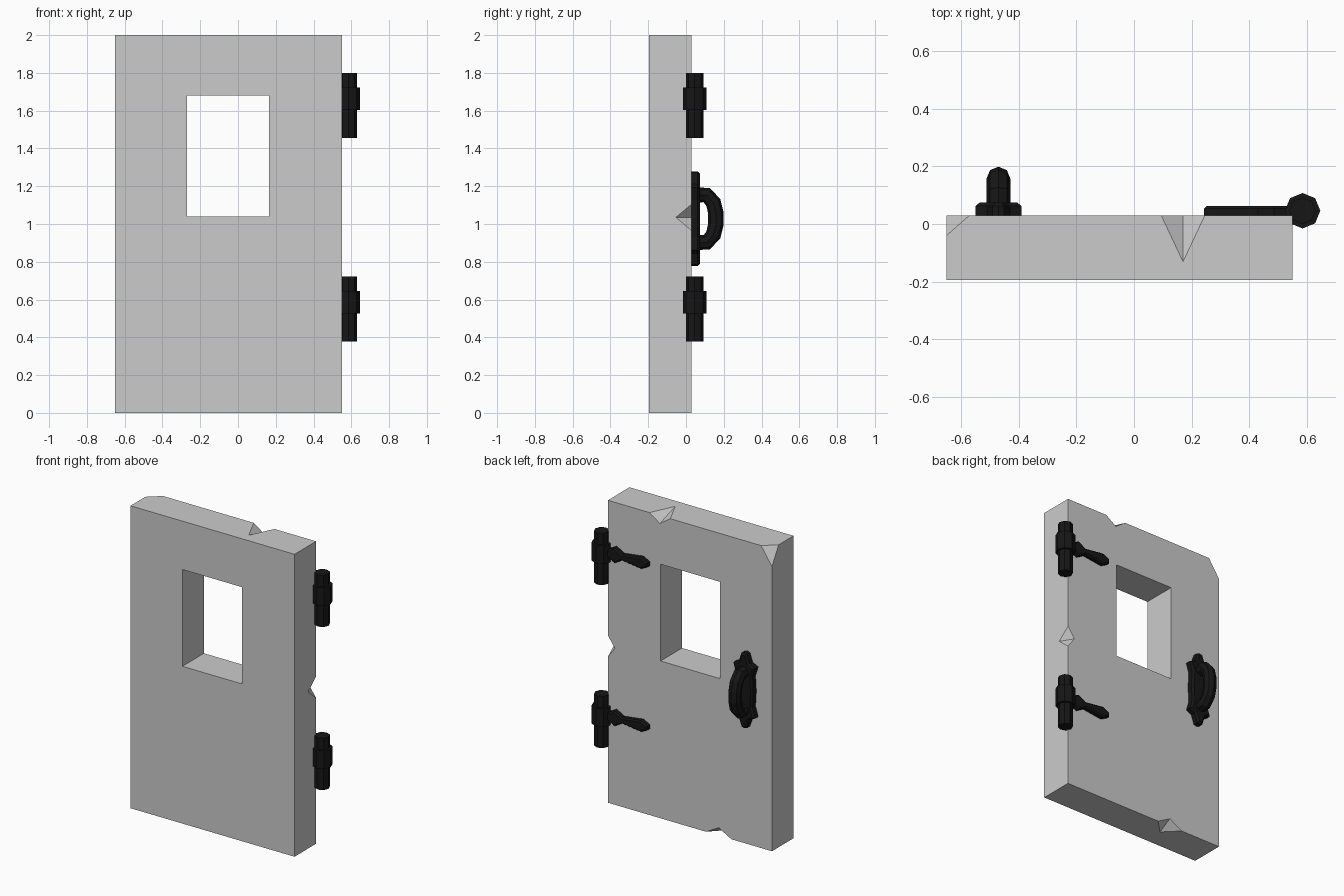
import bpy, bmesh
from mathutils import Matrix, Vector

if "Cube" in bpy.data.objects:
    bpy.data.objects.remove(bpy.data.objects["Cube"])

black = bpy.data.materials.new("black_iron")
black.diffuse_color = (0.008, 0.008, 0.008, 1)
black.use_nodes = True
black.node_tree.nodes["Principled BSDF"].inputs["Base Color"].default_value = black.diffuse_color


def add_object(name, bm, mat=None):
    bmesh.ops.recalc_face_normals(bm, faces=bm.faces)
    me = bpy.data.meshes.new(name)
    bm.to_mesh(me)
    bm.free()
    ob = bpy.data.objects.new(name, me)
    bpy.context.collection.objects.link(ob)
    if mat:
        me.materials.append(mat)
    return ob


def activate(ob):
    bpy.ops.object.select_all(action='DESELECT')
    ob.select_set(True)
    bpy.context.view_layer.objects.active = ob


def box(name, lo, hi):
    lo, hi = Vector(lo), Vector(hi)
    bm = bmesh.new()
    bmesh.ops.create_cube(bm, size=1, matrix=Matrix.Translation((lo + hi) / 2)
                          @ Matrix.Diagonal((*(hi - lo), 1)))
    return add_object(name, bm)


def octahedron(name, centre, radii):
    bm = bmesh.new()
    bmesh.ops.create_uvsphere(bm, u_segments=4, v_segments=2, radius=1,
                              matrix=Matrix.Translation(centre) @ Matrix.Diagonal((*radii, 1)))
    return add_object(name, bm)


def cut(ob, cutter):
    mod = ob.modifiers.new("cut", 'BOOLEAN')
    mod.operation, mod.solver, mod.object = 'DIFFERENCE', 'EXACT', cutter
    activate(ob)
    bpy.ops.object.modifier_apply(modifier=mod.name)
    bpy.data.objects.remove(cutter)


def plate(name, outline, y0, y1, bevel):
    """Flat iron plate: xz outline extruded along y, with chamfered rim."""
    bm = bmesh.new()
    face = bm.faces.new([bm.verts.new((x, y0, z)) for x, z in outline])
    ext = bmesh.ops.extrude_face_region(bm, geom=[face])
    verts = [g for g in ext["geom"] if isinstance(g, bmesh.types.BMVert)]
    bmesh.ops.translate(bm, verts=verts, vec=(0, y1 - y0, 0))
    rim = [e for e in bm.edges if all(v.co.y > y1 - 1e-4 for v in e.verts)]
    bmesh.ops.bevel(bm, geom=rim, offset=bevel, segments=1, affect='EDGES', profile=0.5)
    return add_object(name, bm, black)


# Door slab with a window opening
door = box("door_slab", (-0.65, -0.195, 0), (0.55, 0.03, 2))
cut(door, box("window_cutter", (-0.27, -0.4, 1.04), (0.165, 0.3, 1.68)))

# Chips broken out of the back edges
chips = [((0.17, 0.033, 2.002), (0.08, 0.17, 0.055)),
         ((-0.652, 0.032, 2.002), (0.085, 0.075, 0.125)),
         ((0.552, 0.033, 1.035), (0.055, 0.09, 0.075)),
         ((-0.26, 0.033, -0.002), (0.10, 0.10, 0.055))]
for centre, radii in chips:
    cut(door, octahedron("chip_cutter", centre, radii))

# Hinges: octagonal barrel, wider collar and a shaped strap
half_strap = [(0.56, 0.03), (0.525, 0.03), (0.485, 0.052), (0.43, 0.02),
              (0.29, 0.038), (0.243, 0.014)]
for label, z in (("lower", 0.55), ("upper", 1.628)):
    for part, r, h, dz in (("barrel", 0.046, 0.343, 0), ("collar", 0.0615, 0.12, 0.035)):
        bm = bmesh.new()
        bmesh.ops.create_cone(bm, cap_ends=True, segments=8, radius1=r, radius2=r, depth=h,
                              matrix=Matrix.Translation((0.5845, 0.046, z + dz)))
        add_object(f"{label}_hinge_{part}", bm, black)
    zc = z + 0.035
    outline = [(x, zc + h) for x, h in half_strap] + [(x, zc - h) for x, h in reversed(half_strap)]
    plate(f"{label}_hinge_strap", outline, 0.025, 0.062, 0.009)

# Handle backplate: pointed ends and flared wings
quarter = [(0.02, 0.243), (0.04, 0.185), (0.08, 0.165), (0.06, 0.10), (0.066, 0.0)]
right = quarter + [(x, -z) for x, z in reversed(quarter[:-1])]
outline = [(0, 0.25)] + right + [(0, -0.25)] + [(-x, z) for x, z in reversed(right)]
plate("handle_backplate", [(x - 0.47, z + 1.028) for x, z in outline], 0.025, 0.074, 0.012)

# Handle grip: eight-sided tube swept round a D shape
half = [(0.055, 0.125), (0.11, 0.125), (0.145, 0.085), (0.158, 0.03)]
path = half + [(y, -z) for y, z in reversed(half)]
curve = bpy.data.curves.new("handle_grip", 'CURVE')
curve.dimensions = '3D'
curve.bevel_depth, curve.bevel_resolution = 0.041, 2
curve.use_fill_caps = True
spline = curve.splines.new('POLY')
spline.points.add(len(path) - 1)
for p, (y, z) in zip(spline.points, path):
    p.co = (-0.47, y, z + 1.028, 1)
grip = bpy.data.objects.new("handle_grip", curve)
bpy.context.collection.objects.link(grip)
curve.materials.append(black)
activate(grip)
bpy.ops.object.convert(target='MESH')
bpy.ops.object.shade_flat()
